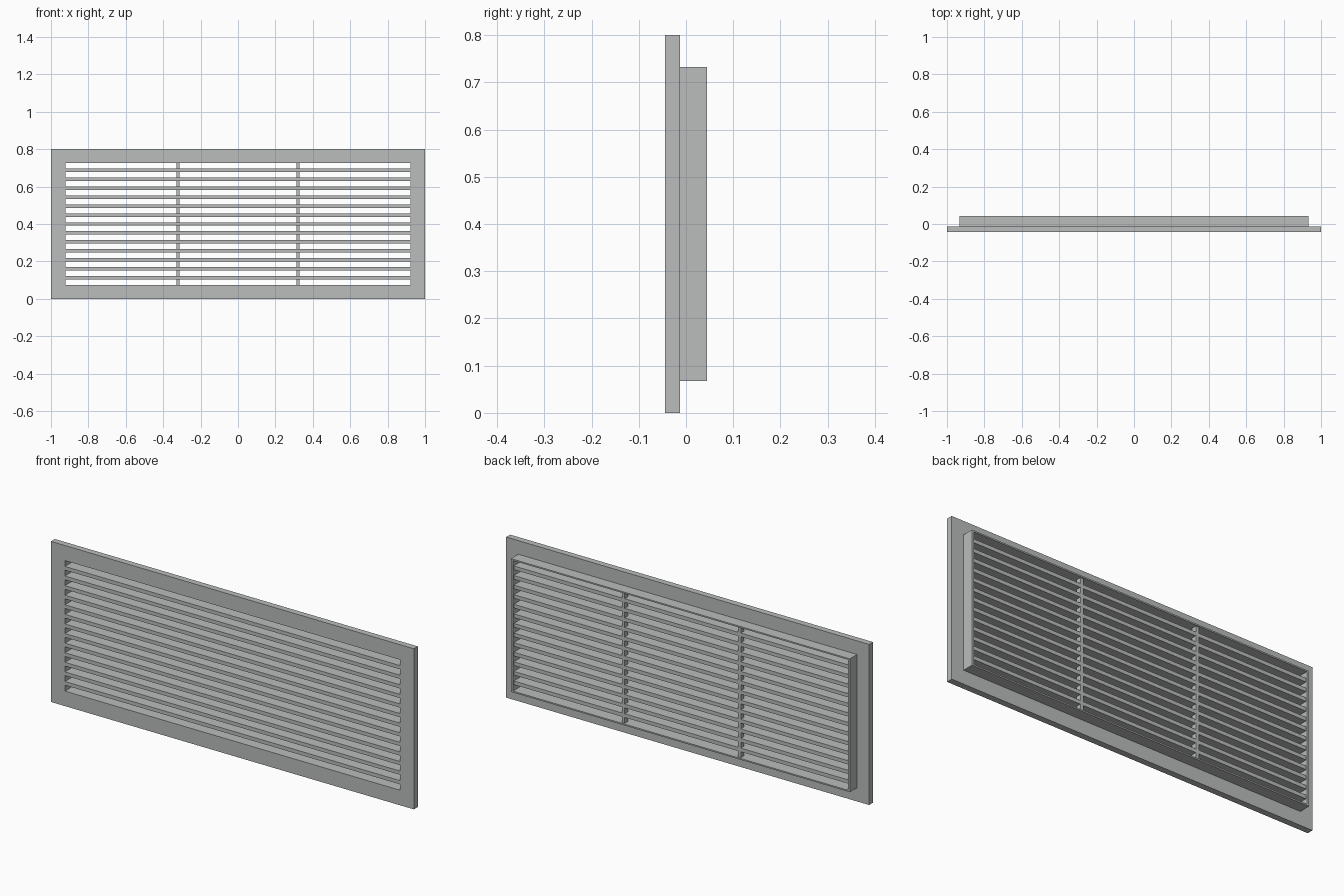
import bpy
import bmesh

if "Cube" in bpy.data.objects:
    bpy.data.objects.remove(bpy.data.objects["Cube"], do_unlink=True)

grey = bpy.data.materials.new("light_grey_metal")
grey.use_nodes = True
colour = (0.49, 0.51, 0.505, 1)
grey.diffuse_color = colour
grey.node_tree.nodes["Principled BSDF"].inputs["Base Color"].default_value = colour

MID_Z = 0.4
OPEN_X, OPEN_Z = 0.923, 0.325     # half size of the opening
FRONT, STEP, BACK = -0.044, -0.013, 0.044
SLAT_BACK = 0.037


def finish(name, bm):
    bmesh.ops.recalc_face_normals(bm, faces=bm.faces)
    mesh = bpy.data.meshes.new(name)
    bm.to_mesh(mesh)
    bm.free()
    mesh.materials.append(grey)
    obj = bpy.data.objects.new(name, mesh)
    bpy.context.collection.objects.link(obj)


def add_box(bm, x, y, z):
    """Box between the (low, high) pairs on each axis."""
    cube = bmesh.ops.create_cube(bm, size=1)
    for v in cube["verts"]:
        for i, (low, high) in enumerate((x, y, z)):
            v.co[i] = high if v.co[i] > 0 else low


def frame(name, half_x, half_z, y0, y1):
    """Rectangular ring around the opening, from y0 to y1."""
    bm = bmesh.new()
    corners = [(-1, -1), (1, -1), (1, 1), (-1, 1)]
    loops = []
    for hx, hz, y in ((half_x, half_z, y0), (half_x, half_z, y1),
                      (OPEN_X, OPEN_Z, y1), (OPEN_X, OPEN_Z, y0)):
        loops.append([bm.verts.new((sx * hx, y, MID_Z + sz * hz)) for sx, sz in corners])
    for a, b in zip(loops, loops[1:] + loops[:1]):
        for i in range(4):
            j = (i + 1) % 4
            bm.faces.new((a[i], a[j], b[j], b[i]))
    finish(name, bm)


# Wide face plate and the thin sleeve behind it
frame("face_plate", 1.0, 0.4, FRONT, STEP)
frame("rear_sleeve", 0.934, 0.332, STEP, BACK)

# Horizontal slats
SLATS, THICK = 13, 0.0185
gap = (2 * OPEN_Z - SLATS * THICK) / (SLATS + 1)
bm = bmesh.new()
for i in range(SLATS):
    z = MID_Z - OPEN_Z + gap + i * (gap + THICK)
    add_box(bm, (-OPEN_X, OPEN_X), (FRONT, SLAT_BACK), (z, z + THICK))
finish("slats", bm)

# Upright supports at the back of the slats
for side, name in ((1, "left_support"), (-1, "right_support")):
    bm = bmesh.new()
    x = side * 0.32
    add_box(bm, (x - 0.008, x + 0.008), (0.012, SLAT_BACK),
            (MID_Z - OPEN_Z, MID_Z + OPEN_Z))
    finish(name, bm)
